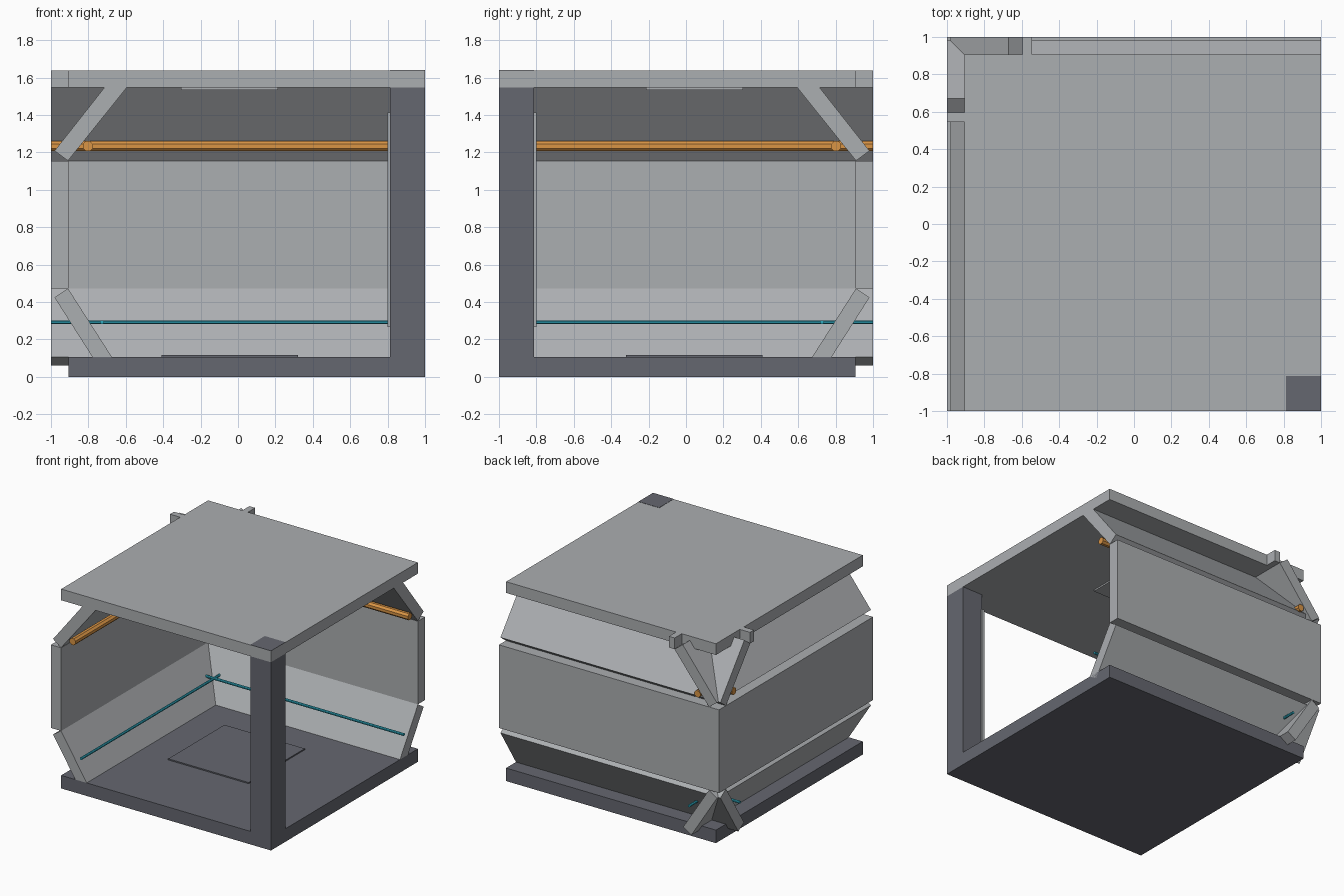
import bpy, bmesh, math

if "Cube" in bpy.data.objects:
    bpy.data.objects.remove(bpy.data.objects["Cube"])


def material(name, color):
    m = bpy.data.materials.new(name)
    m.diffuse_color = (*color, 1)
    m.use_nodes = True
    m.node_tree.nodes["Principled BSDF"].inputs["Base Color"].default_value = m.diffuse_color
    return m


LIGHT = material("light_grey", (0.41, 0.425, 0.44))
DARK = material("dark_grey", (0.13, 0.135, 0.16))
CYAN = material("cyan", (0.03, 0.42, 0.55))
ORANGE = material("orange", (0.70, 0.30, 0.06))


def finish(name, bm, mat):
    bmesh.ops.recalc_face_normals(bm, faces=bm.faces[:])
    me = bpy.data.meshes.new(name)
    bm.to_mesh(me)
    bm.free()
    me.materials.append(mat)
    ob = bpy.data.objects.new(name, me)
    bpy.context.collection.objects.link(ob)
    return ob


def prism(name, profile, mat, start=-1.0, end=1.0, back=False):
    """Extrude an (x, z) profile along y; back=True swaps it to the rear wall."""
    bm = bmesh.new()
    place = (lambda x, y, z: (-y, -x, z)) if back else (lambda x, y, z: (x, y, z))
    a = [bm.verts.new(place(x, start, z)) for x, z in profile]
    b = [bm.verts.new(place(x, end, z)) for x, z in profile]
    n = len(profile)
    bm.faces.new(a)
    bm.faces.new(b[::-1])
    for i in range(n):
        j = (i + 1) % n
        bm.faces.new((a[i], b[i], b[j], a[j]))
    return finish(name, bm, mat)


def rect(x0, x1, z0, z1):
    return [(x0, z0), (x1, z0), (x1, z1), (x0, z1)]


def box(name, x0, x1, y0, y1, z0, z1, mat):
    return prism(name, rect(x0, x1, z0, z1), mat, y0, y1)


def ring(x, z, r, n=8):
    return [(x + r * math.cos(math.tau * (i + 0.5) / n),
             z + r * math.sin(math.tau * (i + 0.5) / n)) for i in range(n)]


# Floor and ceiling slabs with their raised hatches
box("floor", -0.907, 1, -1, 0.907, 0, 0.107, DARK)
box("floor_hatch", -0.41, 0.32, -0.32, 0.41, 0.107, 0.117, DARK)
box("ceiling", -0.907, 1, -1, 0.907, 1.546, 1.638, LIGHT)
box("ceiling_hatch", -0.305, 0.215, -0.215, 0.305, 1.534, 1.546, LIGHT)

# Corner post, its top plate and light strip
box("corner_post", 0.812, 1, -1, -0.812, 0.107, 1.546, DARK)
box("post_top_plate", 0.812, 1, -1, -0.812, 1.638, 1.640, DARK)
box("post_corner_strip", 0.798, 0.825, -0.825, -0.798, 0.265, 1.412, LIGHT)

# Two matching walls whose slanted panels cross at the rear corner
LOWER = [(-0.909, 0.472), (-0.981, 0.424), (-0.749, 0.060), (-0.675, 0.107)]
UPPER = [(-0.909, 1.155), (-0.981, 1.208), (-0.670, 1.603), (-0.595, 1.546)]
for side, back in (("left", False), ("back", True)):
    prism(side + "_wall_middle", rect(-1, -0.907, 0.472, 1.155), LIGHT, back=back)
    prism(side + "_wall_lower", LOWER, LIGHT, back=back)
    prism(side + "_wall_upper", UPPER, LIGHT, back=back)
    # block outside the ceiling edge, next to the slanted panel's end
    prism(side + "_ceiling_block", rect(-0.597, -0.545, 1.546, 1.638), LIGHT,
          0.907, 1.0, back=back)
    # pipe and light strip along the wall
    prism(side + "_pipe", ring(-0.803, 1.233, 0.029), ORANGE, back=back)
    prism(side + "_light_strip", ring(-0.727, 0.292, 0.011), CYAN, back=back)
